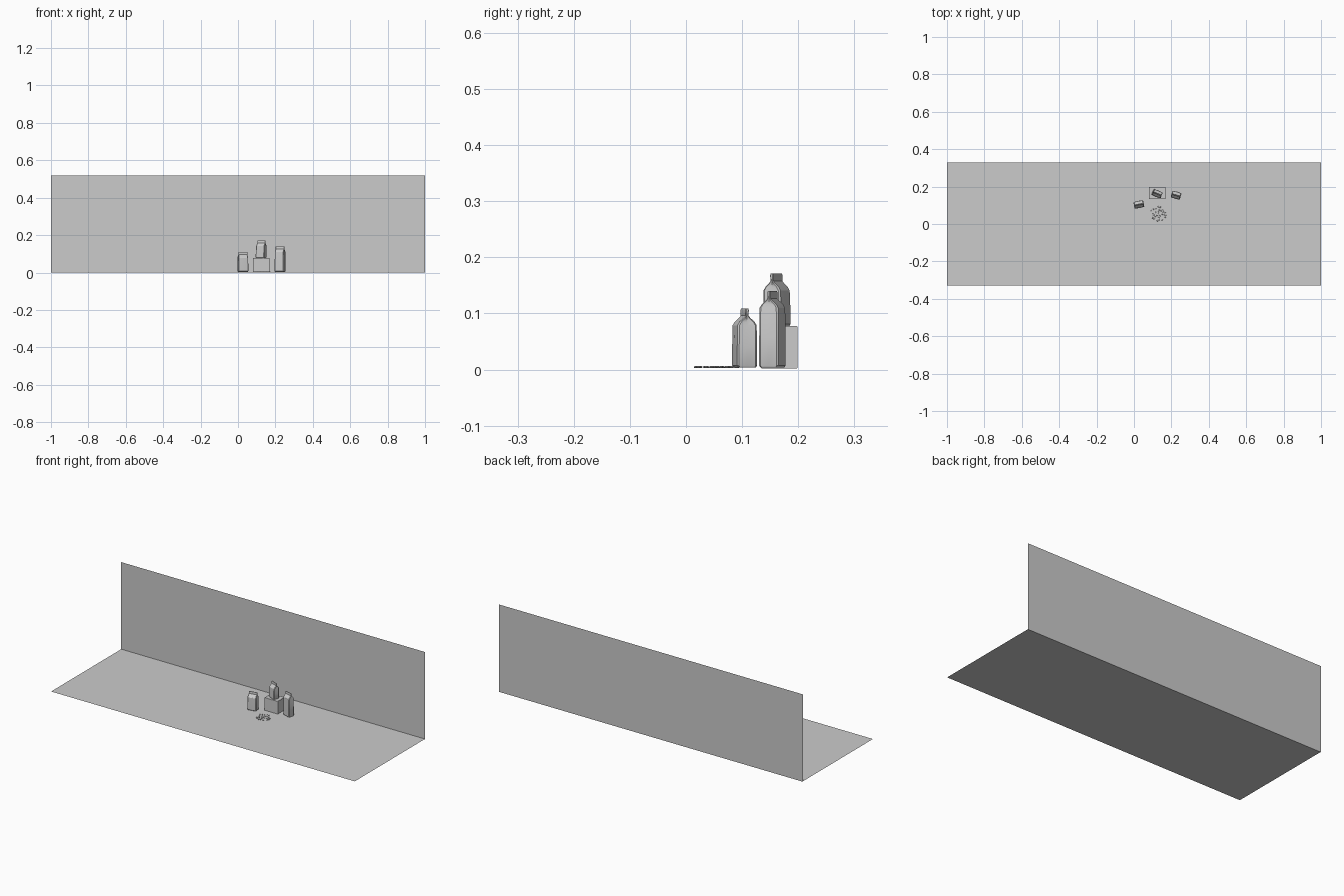
import bpy, bmesh, math, random
from mathutils import Matrix, Vector

if "Cube" in bpy.data.objects:
    bpy.data.objects.remove(bpy.data.objects["Cube"])

random.seed(4)


def finish(name, bm, loc=(0, 0, 0), rot=0.0, smooth=False):
    bmesh.ops.recalc_face_normals(bm, faces=bm.faces[:])
    me = bpy.data.meshes.new(name)
    bm.to_mesh(me)
    bm.free()
    ob = bpy.data.objects.new(name, me)
    bpy.context.collection.objects.link(ob)
    ob.location = loc
    ob.rotation_euler = (0, 0, math.radians(rot))
    if smooth:
        bpy.ops.object.select_all(action='DESELECT')
        ob.select_set(True)
        bpy.context.view_layer.objects.active = ob
        bpy.ops.object.shade_smooth_by_angle(angle=math.radians(30))
    return ob


def sheet(name, pts):
    bm = bmesh.new()
    bm.faces.new([bm.verts.new(p) for p in pts])
    bm.normal_update()
    return finish(name, bm)


def bag(name, loc, rot, w, d, h, lean=0.0):
    # (height, width factor, depth, gusset pinch, bulge)
    body = h - 0.030
    rings = [(0.0, 0.94, d * 0.90, 0.000, 0.000),
             (0.003, 1.0, d, 0.000, 0.001),
             (body * 0.5, 1.0, d, 0.000, 0.0015),
             (body, 0.99, d * 0.96, 0.001, 0.001),
             (body + 0.006, 0.97, d * 0.76, 0.003, 0.000),
             (body + 0.013, 0.94, d * 0.34, 0.003, 0.000),
             (body + 0.017, 0.93, 0.0052, 0.001, 0.000),
             (h - 0.003, 0.93, 0.0060, 0.000, 0.000),
             (h, 0.92, 0.0040, 0.000, 0.000)]
    bm = bmesh.new()
    loops = []
    for z, fw, dd, pinch, bulge in rings:
        a, b, c = w * fw / 2, dd / 2, min(0.003, dd * 0.2)
        s = lean * z / h
        pts = [(-a + c, -b), (0, -b - bulge), (a - c, -b), (a, -b + c),
               (a - pinch, 0), (a, b - c), (a - c, b), (0, b + bulge),
               (-a + c, b), (-a, b - c), (-a + pinch, 0), (-a, -b + c)]
        loops.append([bm.verts.new((x + s, y, z)) for x, y in pts])
    for lo, hi in zip(loops, loops[1:]):
        for i in range(12):
            j = (i + 1) % 12
            bm.faces.new((lo[i], lo[j], hi[j], hi[i]))
    bm.faces.new(loops[0])
    bm.faces.new(loops[-1])
    return finish(name, bm, loc, rot, True)


# Floor and backdrop wall
sheet("floor", [(-1, -0.33, 0.002), (1, -0.33, 0.002), (1, 0.33, 0.002), (-1, 0.33, 0.002)])
sheet("back_wall", [(-1, 0.33, 0), (1, 0.33, 0), (1, 0.33, 0.52), (-1, 0.33, 0.52)])

# Plinth under the middle bag
bm = bmesh.new()
bmesh.ops.create_cube(bm, size=1, matrix=Matrix.Diagonal((0.088, 0.065, 0.076, 1)))
bmesh.ops.bevel(bm, geom=bm.edges[:], offset=0.001, segments=2, affect='EDGES')
finish("plinth", bm, (0.124, 0.1665, 0.040), 0, True)

# Three stand-up coffee bags
bag("left_bag", (0.026, 0.1045, 0.004), 11, 0.053, 0.036, 0.105)
bag("middle_bag", (0.1225, 0.1625, 0.078), -22, 0.050, 0.034, 0.093, 0.004)
bag("right_bag", (0.225, 0.154, 0.004), -16, 0.051, 0.036, 0.136)

# Scattered beans: half-flat ellipsoids with a groove along the top
spots = []
while len(spots) < 28:
    ang, r = random.uniform(0, math.tau), math.sqrt(random.random())
    p = Vector((0.130 + 0.047 * r * math.cos(ang), 0.053 + 0.039 * r * math.sin(ang)))
    if all((p - q).length > 0.009 for q in spots):
        spots.append(p)
for i, p in enumerate(spots):
    bm = bmesh.new()
    bmesh.ops.create_uvsphere(bm, u_segments=16, v_segments=8, radius=1)
    for v in bm.verts:
        if v.co.z > 0.3 and abs(v.co.y) < 0.15:
            v.co.z -= 0.25
        v.co = Vector((v.co.x * 0.0042, v.co.y * 0.003, v.co.z * 0.002))
    finish(f"bean_{i + 1}", bm, (p.x, p.y, 0.0045), random.uniform(0, 360), True)
